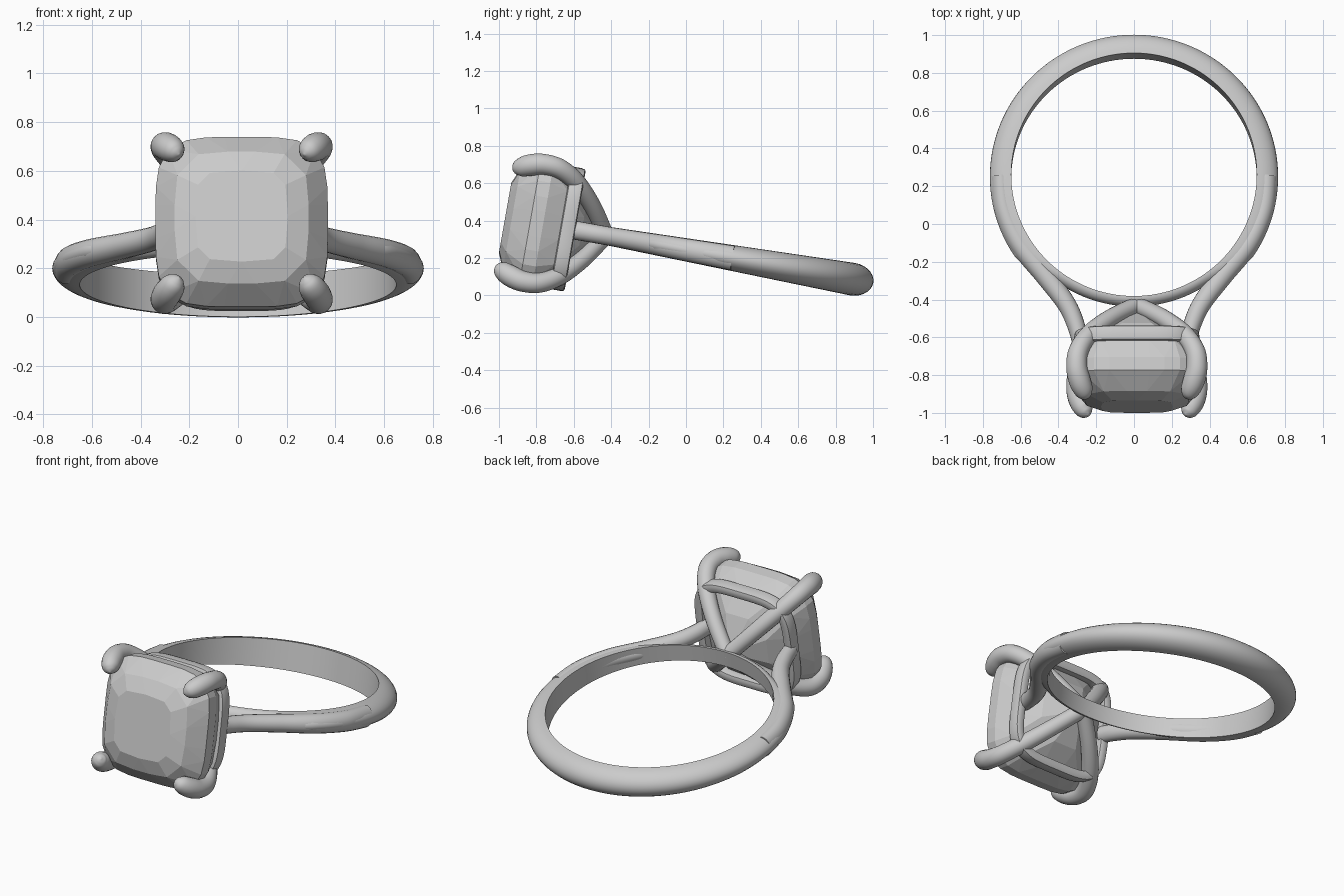
import bpy, bmesh, math
from mathutils import Vector, Matrix

if "Cube" in bpy.data.objects:
    bpy.data.objects.remove(bpy.data.objects["Cube"])

# ring plane is local XY; the whole model is tipped 10 degrees
PLACE = Matrix.Translation((0, 0.25, 0.2)) @ Matrix.Rotation(math.radians(-10), 4, 'X')
HEAD_X = 0.015


def finish(name, bm, smooth=True):
    bmesh.ops.recalc_face_normals(bm, faces=bm.faces[:])
    bm.transform(PLACE)
    me = bpy.data.meshes.new(name)
    bm.to_mesh(me)
    bm.free()
    if smooth:
        me.shade_smooth()
        me.set_sharp_from_angle(angle=math.radians(40))
    ob = bpy.data.objects.new(name, me)
    bpy.context.collection.objects.link(ob)


def spline(pts, steps=8):
    """Catmull-Rom through tuples of any length"""
    p = [pts[0]] + pts + [pts[-1]]
    out = []
    for i in range(1, len(p) - 2):
        for k in range(steps):
            t = k / steps
            out.append(tuple(
                0.5 * (2 * b + (c - a) * t + (2 * a - 5 * b + 4 * c - d) * t * t
                       + (3 * b - a - 3 * c + d) * t ** 3)
                for a, b, c, d in zip(*p[i - 1:i + 3])))
    return out + [tuple(pts[-1])]


def sweep(name, path, sizes, profile, side, closed=False):
    """Sweep a profile along a planar path; sizes scale it per point"""
    bm = bmesh.new()
    n = len(path)
    rings = []
    for i, (p, (su, sv)) in enumerate(zip(path, sizes)):
        a = path[(i - 1) % n] if closed else path[max(i - 1, 0)]
        b = path[(i + 1) % n] if closed else path[min(i + 1, n - 1)]
        out = (b - a).normalized().cross(side)
        rings.append([bm.verts.new(p + out * u * su + side * v * sv) for u, v in profile])
    m = len(profile)
    for i in range(n if closed else n - 1):
        r, q = rings[i], rings[(i + 1) % n]
        for j in range(m):
            bm.faces.new((r[j], r[(j + 1) % m], q[(j + 1) % m], q[j]))
    if not closed:
        bm.faces.new(rings[0])
        bm.faces.new(rings[-1])
    finish(name, bm)


def squircle(a, deg, n=4.2):
    c, s = math.cos(math.radians(deg)), math.sin(math.radians(deg))
    r = a / (abs(c) ** n + abs(s) ** n) ** (1 / n)
    return r * c, r * s


X, Y, Z = Vector((1, 0, 0)), Vector((0, 1, 0)), Vector((0, 0, 1))
circle = [(math.cos(i * math.tau / 20), math.sin(i * math.tau / 20)) for i in range(20)]

# band: flat inside, domed outside, thinning to a bridge under the head
dome = [(math.cos(a), math.sin(a)) for a in (math.radians(-90 + 180 * i / 14) for i in range(15))]
path, sizes = [], []
for i in range(128):
    a = math.tau * i / 128
    path.append(Vector((0.65 * math.cos(a), 0.65 * math.sin(a), 0)))
    k = min(max((-math.sin(a) - 0.55) / 0.3, 0), 1)
    k = k * k * (3 - 2 * k)
    sizes.append((0.113 - 0.066 * k, 0.069 + 0.0185 * math.sin(a)))
sweep("band", path, sizes, dome, Z, True)

# shoulders: arms leaving the band tangentially and running to the head
arm = spline([(0.705, 0.0, 0.054, 0.066), (0.685, -0.18, 0.055, 0.062), (0.605, -0.36, 0.056, 0.058),
              (0.47, -0.53, 0.055, 0.053), (0.36, -0.68, 0.05, 0.05), (0.31, -0.79, 0.047, 0.05),
              (0.285, -0.89, 0.042, 0.05)])
for s, label in ((-1, "left"), (1, "right")):
    sweep(label + "_shoulder", [Vector((s * x, y, 0)) for x, y, _, _ in arm],
          [(u, v) for _, _, u, v in arm], circle, Z)

# prongs: from the point under the stone, around its corners to claw tips
prong = spline([(0.0, -0.69, 0.045), (0.14, -0.785, 0.047), (0.25, -0.89, 0.05), (0.308, -0.99, 0.053),
                (0.318, -1.08, 0.056), (0.302, -1.15, 0.058), (0.28, -1.2, 0.05),
                (0.264, -1.224, 0.03), (0.256, -1.234, 0.004)])
for sx, lx in ((-1, "left"), (1, "right")):
    for sz, lz in ((-1, "lower"), (1, "upper")):
        side = Vector((sx, 0, sz)).normalized().cross(Y)
        sweep(f"{lz}_{lx}_prong", [Vector((HEAD_X + sx * d, y, sz * d)) for d, y, _ in prong],
              [(r, r) for _, _, r in prong], circle, side)

# gallery rail: cushion-shaped loop behind the stone
rail = []
for i in range(80):
    x, z = squircle(0.305, i * 4.5)
    rail.append(Vector((HEAD_X + x, -0.895, z)))
bar = [squircle(1, i * 22.5, 5) for i in range(16)]
sweep("gallery_rail", rail, [(0.028, 0.04)] * 80, bar, Y, True)

# cushion-cut stone: hull of facet rings from table to point
even = lambda n, off=0: [360 * i / n + off for i in range(n)]
rings = [(-1.236, 0.19, [q + a for q in (0, 90, 180, 270) for a in (0, 36, 54)]),
         (-1.2, 0.275, even(16, 11.25)),
         (-1.1, 0.354, even(32)),
         (-1.03, 0.354, even(32)),
         (-0.93, 0.31, even(16, 11.25)),
         (-0.82, 0.19, even(8, 22.5)),
         (-0.72, 0.01, even(4, 45))]
bm = bmesh.new()
for y, a, angles in rings:
    for deg in angles:
        x, z = squircle(a, deg)
        bm.verts.new((HEAD_X + x, y, z))
bmesh.ops.convex_hull(bm, input=bm.verts[:])
bmesh.ops.dissolve_limit(bm, angle_limit=math.radians(1), verts=bm.verts[:], edges=bm.edges[:])
finish("cushion_stone", bm, False)
